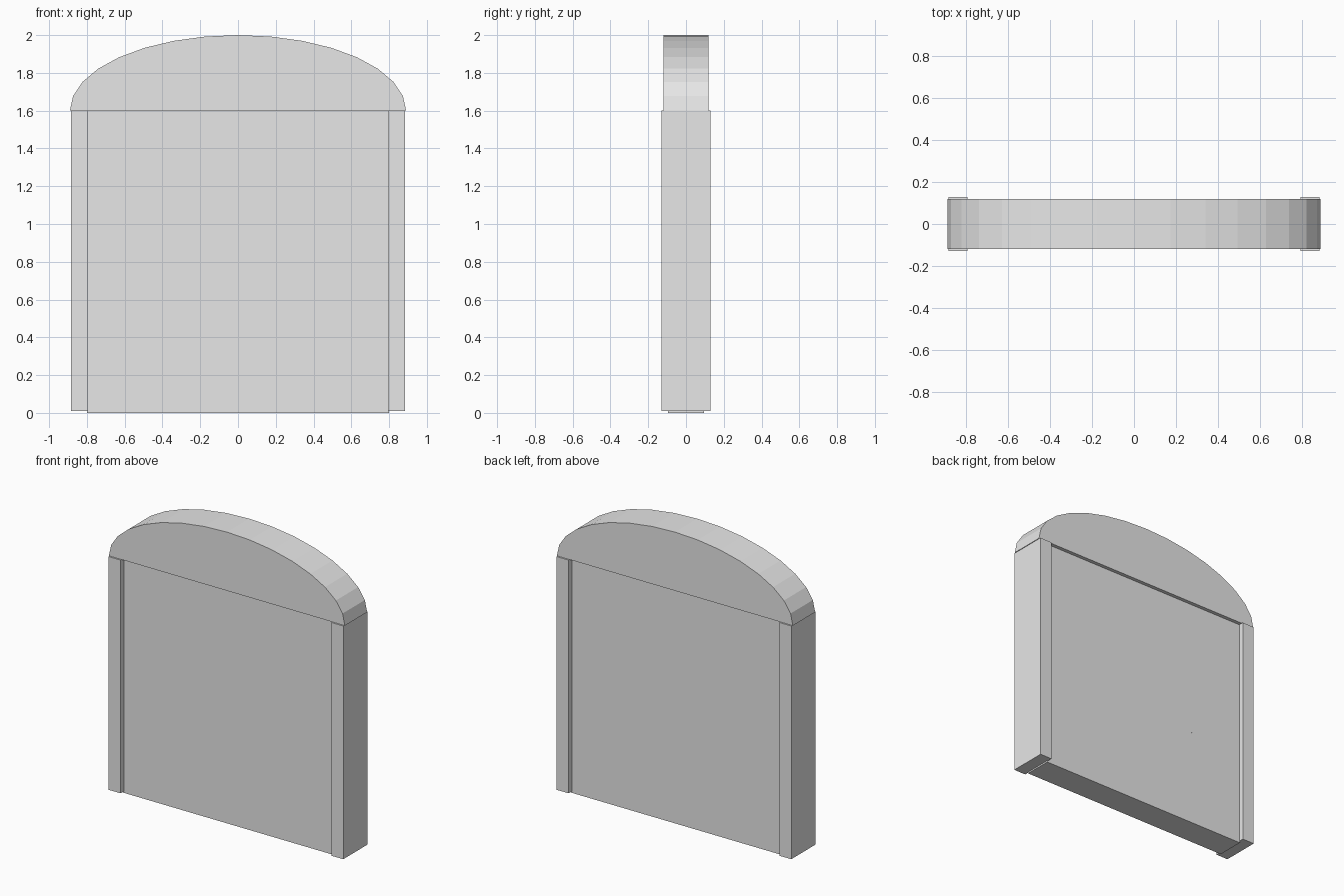
import bpy
import math

if "Cube" in bpy.data.objects:
    bpy.data.objects.remove(bpy.data.objects["Cube"], do_unlink=True)

GREY = (0.8, 0.8, 0.8, 1)
grey = bpy.data.materials.new("light grey")
grey.use_nodes = True
grey.diffuse_color = GREY
grey.node_tree.nodes["Principled BSDF"].inputs["Base Color"].default_value = GREY


def prism(name, outline, depth):
    """Extrude an x-z outline evenly to both sides of y = 0."""
    n = len(outline)
    verts = [(x, y, z) for y in (-depth, depth) for x, z in outline]
    faces = [tuple(range(n)), tuple(reversed(range(n, 2 * n)))]
    faces += [(i, i + n, (i + 1) % n + n, (i + 1) % n) for i in range(n)]
    mesh = bpy.data.meshes.new(name)
    mesh.from_pydata(verts, [], faces)
    mesh.materials.append(grey)
    obj = bpy.data.objects.new(name, mesh)
    bpy.context.collection.objects.link(obj)
    return obj


def board(name, x0, x1, z0, z1, depth):
    return prism(name, [(x0, z0), (x1, z0), (x1, z1), (x0, z1)], depth)


# Main panel, set back between the posts
board("door_panel", -0.8, 0.8, 0, 1.6, 0.095)

# Thin upright seam on both faces of the panel
board("panel_seam", -0.402, -0.398, 0.66, 0.95, 0.096)

# Side posts
for side, sign in (("left", 1), ("right", -1)):
    x0, x1 = sorted((sign * 0.795, sign * 0.885))
    board(side + "_post", x0, x1, 0.01, 1.6, 0.13)

# Half-elliptical arch on top
segments = 16
arch = [(0.89 * math.cos(math.pi * i / segments),
         1.6 + 0.4 * math.sin(math.pi * i / segments))
        for i in range(segments + 1)]
prism("top_arch", arch, 0.12)
